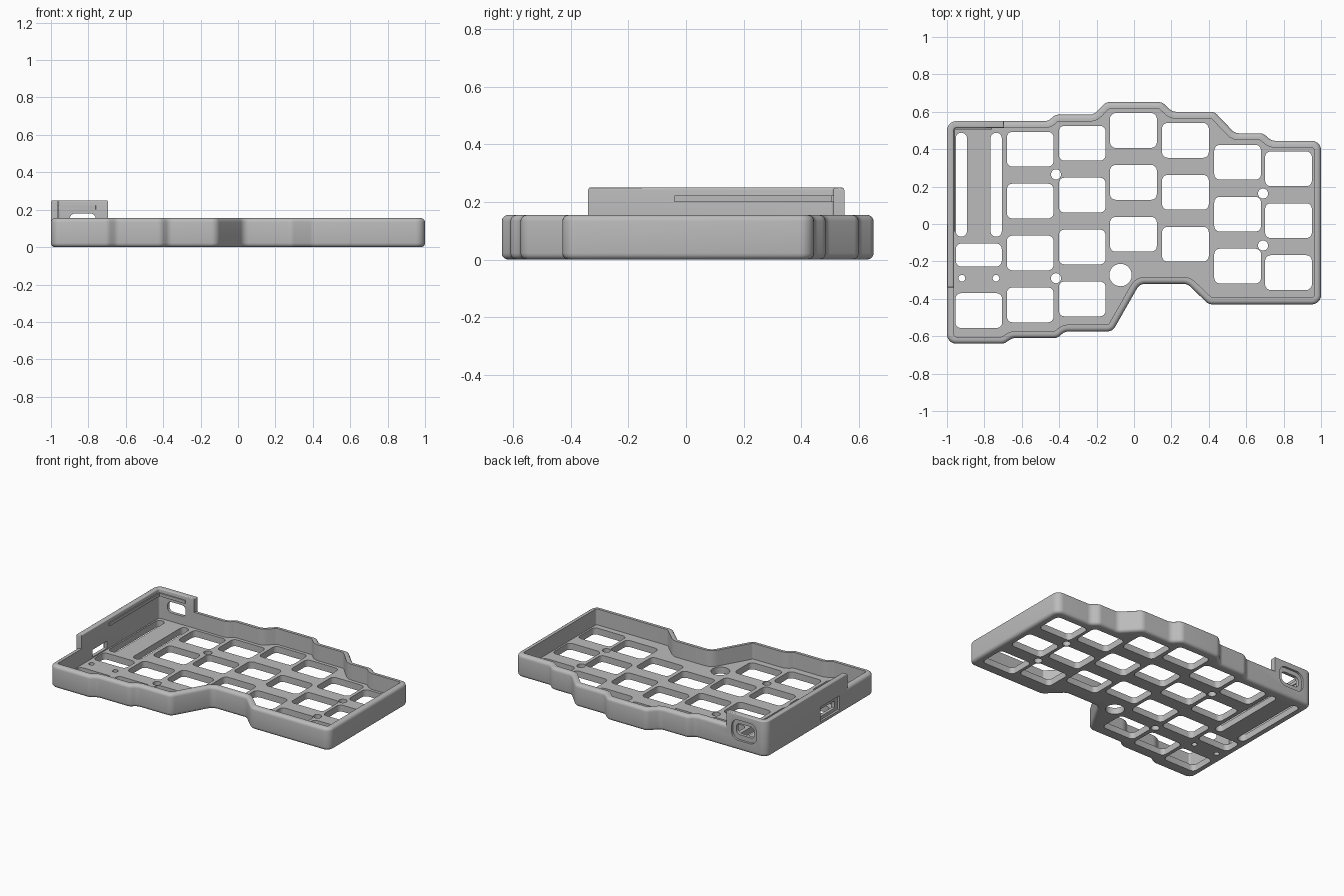
import bpy, bmesh, math
from mathutils import Vector

if "Cube" in bpy.data.objects:
    bpy.data.objects.remove(bpy.data.objects["Cube"])

grey = bpy.data.materials.new("matte_grey")
grey.use_nodes = True
GREY = (0.5, 0.5, 0.5, 1)
grey.diffuse_color = GREY
grey.node_tree.nodes["Principled BSDF"].inputs["Base Color"].default_value = GREY

WALL, PLATE, RIM, TALL = 0.037, 0.045, 0.155, 0.25


def rounded(corners, inset=0.0, steps=6):
    """Counter-clockwise (x, y, radius) corners -> inset loop with arcs."""
    loop, n = [], len(corners)
    for i, (x, y, r) in enumerate(corners):
        p = Vector((x, y))
        u = (p - Vector(corners[i - 1][:2])).normalized()
        v = (Vector(corners[(i + 1) % n][:2]) - p).normalized()
        nu, nv = Vector((-u.y, u.x)), Vector((-v.y, v.x))
        p = p + (nu + nv) / (1 + nu.dot(nv)) * inset
        if r == 0:
            loop.append(p)
            continue
        turn = math.atan2(u.x * v.y - u.y * v.x, u.dot(v))
        side = 1 if turn > 0 else -1
        r = max(r - side * inset, 0.002)
        start = nu * side
        centre = p - u * r * math.tan(abs(turn) / 2) + start * r
        for k in range(steps + 1):
            a = turn * k / steps
            d = Vector((start.x * math.cos(a) - start.y * math.sin(a),
                        start.x * math.sin(a) + start.y * math.cos(a)))
            loop.append(centre - d * r)
    return loop


def loft(bm, loops, axis="z"):
    """Bridge equal loops, given as (points, height), and cap both ends."""
    place = {"z": lambda p, h: (p.x, p.y, h),
             "y": lambda p, h: (p.x, h, p.y),
             "x": lambda p, h: (h, p.x, p.y)}[axis]
    rings = [[bm.verts.new(place(p, h)) for p in pts] for pts, h in loops]
    n = len(rings[0])
    for a, b in zip(rings, rings[1:]):
        for i in range(n):
            j = (i + 1) % n
            bm.faces.new((a[i], a[j], b[j], b[i]))
    bm.faces.new(rings[0][::-1])
    bm.faces.new(rings[-1])


def slot(bm, cx, cy, w, h, r, lo, hi, axis="z"):
    """Rounded rectangle prism."""
    pts = rounded([(cx + sx * w / 2, cy + sy * h / 2, r)
                   for sx, sy in ((-1, -1), (1, -1), (1, 1), (-1, 1))])
    loft(bm, [(pts, lo), (pts, hi)], axis)


def finish(bm, name):
    bmesh.ops.recalc_face_normals(bm, faces=bm.faces)
    mesh = bpy.data.meshes.new(name)
    bm.to_mesh(mesh)
    bm.free()
    mesh.materials.append(grey)
    ob = bpy.data.objects.new(name, mesh)
    bpy.context.collection.objects.link(ob)
    return ob


def select(ob):
    bpy.ops.object.select_all(action="DESELECT")
    ob.select_set(True)
    bpy.context.view_layer.objects.active = ob


def combine(ob, other, operation):
    mod = ob.modifiers.new(operation.lower(), "BOOLEAN")
    mod.operation, mod.object, mod.solver = operation, other, "EXACT"
    select(ob)
    bpy.ops.object.modifier_apply(modifier=mod.name)
    bpy.data.objects.remove(other)


def fillet(corners, radius, z, top):
    """Quarter-round rings at the bottom or top of a wall."""
    rings = []
    for k in range(5):
        a = math.pi / 2 * k / 4
        rise = radius * (1 - math.cos(a))
        rings.append((rounded(corners, radius * (1 - math.sin(a))),
                      z - rise if top else z + rise))
    return rings[::-1] if top else rings


# Tray: filleted outer wall, flat rim, inner wall and floor plate
outline = [(-1, -.64), (-.695, -.64), (-.65, -.61), (-.41, -.61), (-.37, -.575),
           (-.115, -.575), (.03, -.32), (.285, -.32), (.4, -.43), (1, -.43),
           (1, .445), (.735, .445), (.69, .485), (.54, .485), (.43, .6),
           (.205, .6), (.15, .652), (-.15, .652), (-.215, .585), (-.42, .585),
           (-.46, .55), (-1, .55)]
outline = [(x, y, .05) for x, y in outline]
bm = bmesh.new()
loft(bm, fillet(outline, .022, 0, False) + fillet(outline, .022, RIM, True)
     + [(rounded(outline, WALL), RIM), (rounded(outline, WALL), PLATE)])
tray = finish(bm, "keyboard_tray")

# Raised corner wall around the controller bay
corner = [(-1, .55, .05), (-1, -.34, 0), (-1 + WALL, -.34, 0),
          (-1 + WALL, .55 - WALL, .013), (-.695, .55 - WALL, 0), (-.695, .55, 0)]
bm = bmesh.new()
loft(bm, [(rounded(corner), .11)] + fillet(corner, .008, TALL, True))
combine(tray, finish(bm, "raised_wall"), "UNION")

# Shallow recesses around the two ports
bm = bmesh.new()
slot(bm, -.83, .14, .19, .14, .05, .535, .7, "y")
slot(bm, -.15, .08, .21, .1, .004, -1.1, -.985, "x")
combine(tray, finish(bm, "port_recesses"), "DIFFERENCE")

# Key openings by column, bay slots, screw holes and port openings
bm = bmesh.new()
columns = [(-.555, .4, 4), (-.277, .432, 4), (-.003, .5, 3),
           (.275, .447, 3), (.554, .33, 3), (.826, .295, 3), (-.83, -.463, 1)]
for x, top, count in columns:
    for row in range(count):
        slot(bm, x, top - .2775 * row, .25, .186, .03, -.1, .1)
slot(bm, -.83, -.166, .246, .123, .03, -.1, .1)
for x in (-.923, -.737):
    slot(bm, x, .21, .06, .556, .0295, -.1, .1)
holes = [(-.417, .265, .027), (-.417, -.29, .027), (.69, .163, .027),
         (.69, -.115, .027), (-.072, -.273, .06), (-.92, -.29, .018),
         (-.738, -.29, .018)]
for x, y, r in holes:
    slot(bm, x, y, 2 * r, 2 * r, r * .999, -.1, .1)
slot(bm, -.83, .142, .14, .076, .03, .5, .8, "y")
slot(bm, -.14, .078, .16, .05, .004, -1.2, -.956, "x")
combine(tray, finish(bm, "openings"), "DIFFERENCE")

# Snap beads for the bay cover, on the inner faces of the raised wall
bm = bmesh.new()
slot(bm, -.965, .235, .018, .55, .002, .2, .222)
slot(bm, -.86, .514, .2, .018, .002, .2, .222)
beads = finish(bm, "cover_beads")

for ob in (tray, beads):
    select(ob)
    bpy.ops.object.shade_smooth_by_angle(angle=math.radians(32))
